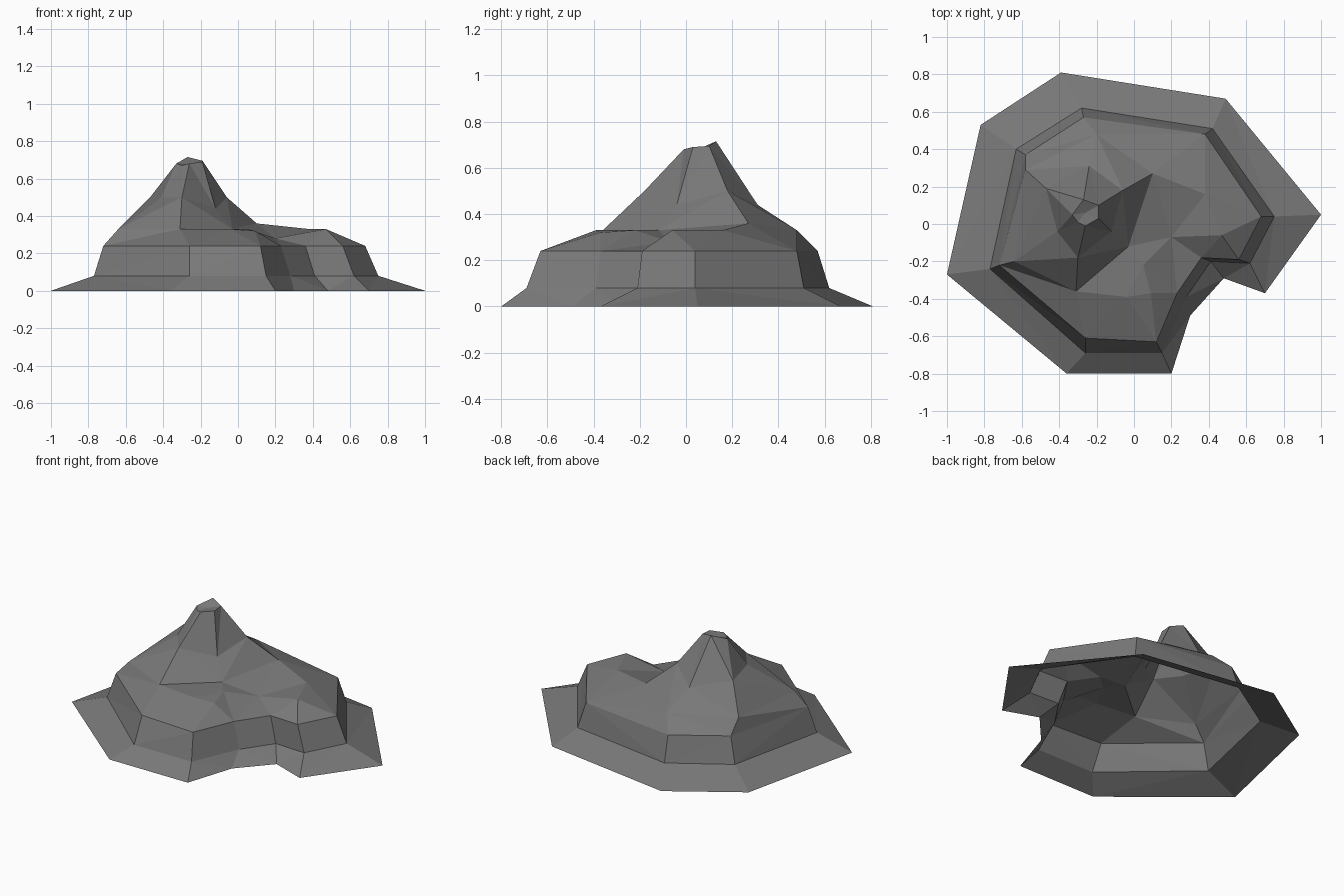
import bpy
import bmesh
from mathutils import Vector
from mathutils.geometry import delaunay_2d_cdt

default_cube = bpy.data.objects.get("Cube")
if default_cube:
    bpy.data.objects.remove(default_cube, do_unlink=True)

# One stone colour
stone = bpy.data.materials.new("grey stone")
stone.use_nodes = True
colour = (0.19, 0.19, 0.19, 1)
stone.diffuse_color = colour
shader = next(n for n in stone.node_tree.nodes if n.type == "BSDF_PRINCIPLED")
shader.inputs["Base Color"].default_value = colour


def at_height(outline, z):
    """Lift a flat outline to one height."""
    return [(x, y, z) for x, y in outline]


# Cliff contours: ground edge, cliff foot and cliff brow, each with a bay in front
ground_edge = at_height([
    (1, .05), (.49, .67), (-.39, .81), (-.82, .53), (-1, -.27),
    (-.36, -.8), (.2, -.8), (.3, -.49), (.48, -.29), (.7, -.37)], 0)
cliff_foot = at_height([
    (.75, .04), (.42, .51), (-.28, .62), (-.63, .4), (-.77, -.24),
    (-.26, -.69), (.15, -.69), (.28, -.39), (.41, -.2), (.62, -.21)], .08)
cliff_brow = at_height([
    (.68, .04), (.38, .48), (-.27, .57), (-.58, .37), (-.72, -.22),
    (-.26, -.61), (.12, -.63), (.23, -.37), (.36, -.18), (.56, -.19)], .24)

# Peak contours: base, shoulder and rim of the summit
peak_base = [(.1, .27, .36), (-.2, .48, .33), (-.58, .29, .33),
             (-.64, -.2, .33), (-.31, -.36, .33), (-.03, -.12, .33)]
peak_shoulder = [(-.06, .18, .5), (-.24, .31, .44), (-.47, .19, .5),
                 (-.41, -.04, .5), (-.3, -.18, .5), (-.12, -.04, .44)]
summit_rim = [(-.19, .1, .695), (-.27, .13, .715), (-.33, .05, .68),
              (-.3, .01, .67), (-.26, -.01, .68), (-.19, .03, .69)]

# Plateau knolls and the hollow between them
plateau_points = [(.2, -.07, .28), (.47, -.06, .33), (.38, .16, .33),
                  (-.04, -.39, .33), (.09, -.37, .32), (.05, -.22, .33),
                  (-.26, .06, .68)]

contours = [ground_edge, cliff_foot, cliff_brow,
            peak_base, peak_shoulder, summit_rim]


def build_terrain(name, loops, loose):
    """Triangulate nested contour loops and loose points into an open shell."""
    points, edges = [], []
    for loop in loops:
        start, count = len(points), len(loop)
        points += loop
        edges += [(start + i, start + (i + 1) % count) for i in range(count)]
    # Slope ridges joining matching corners of neighbouring contours
    start = 0
    for lower, upper in zip(loops, loops[1:]):
        if len(lower) == len(upper):
            edges += [(start + i, start + len(lower) + i)
                      for i in range(len(lower))]
        start += len(lower)
    points += loose

    flat = [Vector(p[:2]) for p in points]
    verts, _, faces, sources, _, _ = delaunay_2d_cdt(flat, edges, [], 1, 1e-5)
    bm = bmesh.new()
    made = [bm.verts.new((v.x, v.y, points[src[0]][2] if src else .3))
            for v, src in zip(verts, sources)]
    for face in faces:
        bm.faces.new([made[i] for i in face])
    bm.normal_update()
    for face in bm.faces:
        if face.normal.z < 0:
            face.normal_flip()
    mesh = bpy.data.meshes.new(name)
    bm.to_mesh(mesh)
    bm.free()
    mesh.materials.append(stone)
    obj = bpy.data.objects.new(name, mesh)
    bpy.context.collection.objects.link(obj)
    return obj


build_terrain("rocky_hill", contours, plateau_points)
